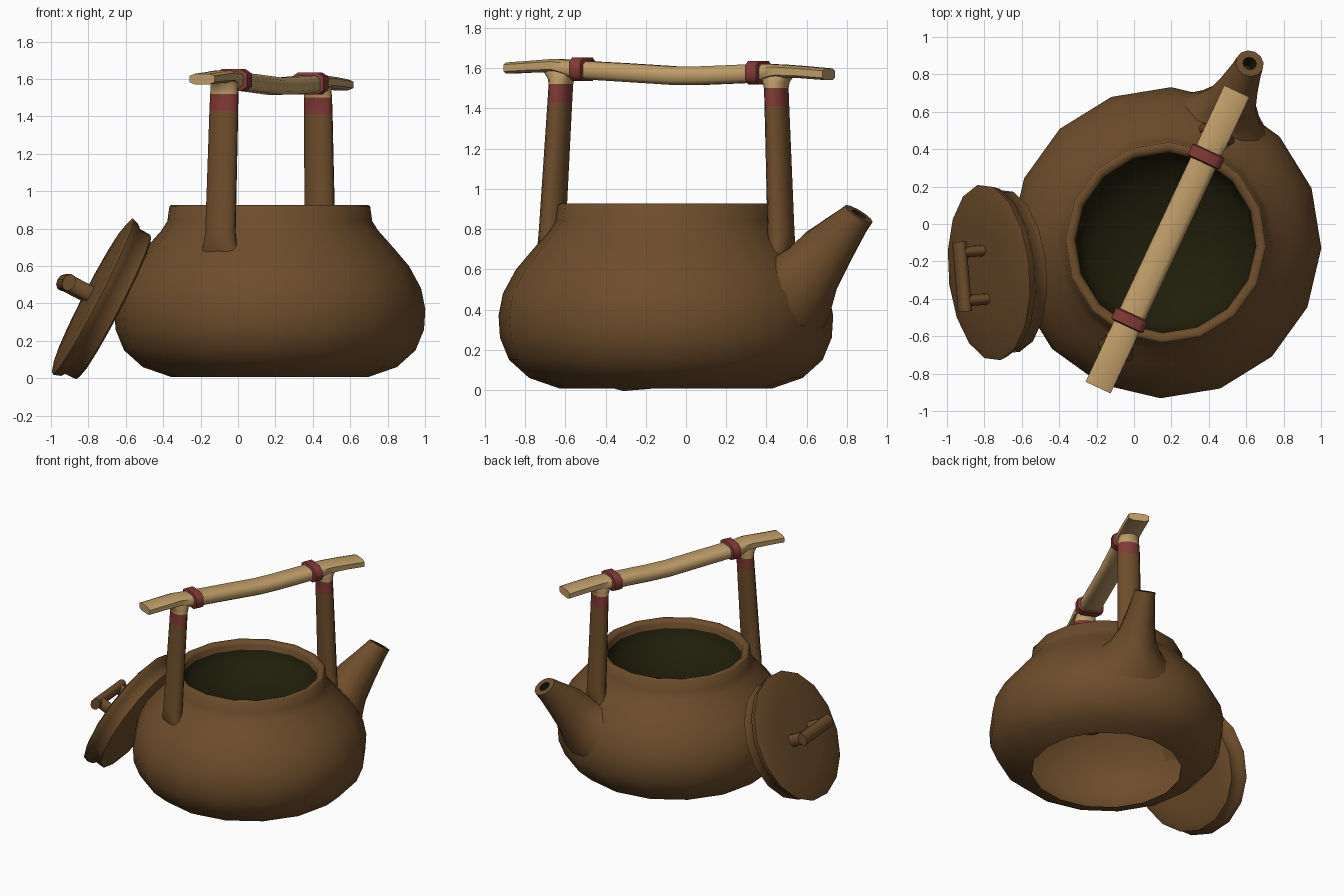
import bpy, bmesh, math
from mathutils import Vector as V

if "Cube" in bpy.data.objects:
    bpy.data.objects.remove(bpy.data.objects["Cube"])


def mat(name, rgb):
    m = bpy.data.materials.new(name)
    m.diffuse_color = (*rgb, 1)
    m.use_nodes = True
    m.node_tree.nodes["Principled BSDF"].inputs["Base Color"].default_value = m.diffuse_color
    return m


BROWN = mat("brown_clay", (0.155, 0.074, 0.024))
TAN = mat("tan_bamboo", (0.53, 0.34, 0.14))
RED = mat("red_cord", (0.22, 0.042, 0.036))
DARK = mat("dark_green_inside", (0.014, 0.0125, 0.003))

CX, CY = 0.17, -0.10            # pot axis
D = V((0.424, 0.906, 0))        # handle / spout direction
P = V((0.906, -0.424, 0))       # across the handle
UP = V((0, 0, 1))


def ring(c, a, b, n, phase=0.0):
    """Ellipse of n points around c with half axes a and b."""
    return [c + a * math.cos(phase + 2 * math.pi * i / n)
            + b * math.sin(phase + 2 * math.pi * i / n) for i in range(n)]


def boxy(c, a, b):
    """Squarish octagon with half widths a and b."""
    k = [1, 0.6, -0.6, -1, -1, -0.6, 0.6, 1]
    return [c + a * k[i] + b * k[i - 2] for i in range(8)]


def loft(name, rings, mats, pick=lambda i: 0, angle=40, first_cap=True):
    """Skin a list of rings into a solid; pick(i) is the material of band i."""
    bm = bmesh.new()
    vs = [[bm.verts.new(p) for p in r] for r in rings]
    n = len(vs[0])
    for i in range(len(vs) - 1):
        for k in range(n):
            j = (k + 1) % n
            f = bm.faces.new((vs[i][k], vs[i][j], vs[i + 1][j], vs[i + 1][k]))
            f.material_index = pick(i)
    if first_cap:
        bm.faces.new(vs[0][::-1]).material_index = pick(0)
    bm.faces.new(vs[-1]).material_index = pick(len(vs) - 2)
    bmesh.ops.recalc_face_normals(bm, faces=bm.faces[:])
    for f in bm.faces:
        f.smooth = True
    me = bpy.data.meshes.new(name)
    bm.to_mesh(me)
    bm.free()
    me.set_sharp_from_angle(angle=math.radians(angle))
    for m in mats:
        me.materials.append(m)
    ob = bpy.data.objects.new(name, me)
    bpy.context.collection.objects.link(ob)
    return ob


# pot body, open underneath: outer profile, rim, then the dark bowl inside (radius, height)
outer = [(0.53, 0.008), (0.68, 0.06), (0.78, 0.15), (0.825, 0.26), (0.832, 0.37), (0.81, 0.48),
         (0.745, 0.60), (0.66, 0.70), (0.58, 0.79), (0.548, 0.84), (0.537, 0.92)]
inner = [(0.525, 0.927), (0.495, 0.92), (0.482, 0.90), (0.482, 0.86), (0.44, 0.80), (0.36, 0.742),
         (0.25, 0.692), (0.13, 0.66), (0.03, 0.65)]
prof = outer + inner
loft("pot_body",
     [ring(V((CX, CY, z)), V((r, 0, 0)), V((0, r, 0)), 16, math.radians(-2)) for r, z in prof],
     [BROWN, DARK], lambda i: int(i >= len(outer) + 3), 80, False)


# spout: rings given by lower and upper outline points (radius, height) and half width
def radial(r, z):
    return V((CX, CY, z)) + D * r


spout = []
for rl, zl, ru, zu, w in [(0.82, 0.29, 0.655, 0.69, 0.26), (0.865, 0.35, 0.70, 0.72, 0.19),
                          (0.915, 0.48, 0.77, 0.785, 0.135), (1.0, 0.63, 0.86, 0.84, 0.105),
                          (1.09, 0.78, 0.95, 0.895, 0.082), (1.126, 0.83, 0.99, 0.92, 0.076)]:
    lo, up = radial(rl, zl), radial(ru, zu)
    spout.append(ring((lo + up) / 2, (lo - up) / 2, P * w, 12))
tip = sum(spout[-1], V()) / 12
axis = (D * 0.55 + UP * 0.83).normalized()
spout.append([tip + (p - tip) * 0.48 for p in spout[-1]])
spout.append([tip + (p - tip) * 0.45 - axis * 0.08 for p in spout[5]])
loft("spout", spout, [BROWN, DARK], lambda i: int(i >= 6), 60, False)


# handle posts: brown shaft, red binding, tan fork under the bar
def line(y, z):
    return V((0.18 + (y + 0.08) * 0.468, y, z))


for name, y0, y1, zr in [("front", -0.67, -0.62, 1.43), ("back", 0.475, 0.447, 1.41)]:
    rows = [(0.675, 0.11, 0.045), (0.72, 0.097, 0.062), (0.78, 0.087, 0.062), (zr, 0.083, 0.056),
            (zr + 0.09, 0.081, 0.056), (zr + 0.12, 0.076, 0.066),
            (zr + 0.145, 0.07, 0.09), (zr + 0.165, 0.06, 0.115)]
    pts = []
    for z, a, b in rows:
        t = (z - 0.7) / 0.85
        pts.append(ring(line(y0 + (y1 - y0) * t, z), P * a, D * b, 12))
    loft(name + "_post", pts, [BROWN, RED, TAN], lambda i: 0 if i < 3 else 1 if i == 3 else 2, 60)

# handle bar with flattened ends: y, z, half height
bar = [(-0.875, 1.60, 0.028), (-0.76, 1.607, 0.029), (-0.64, 1.613, 0.033), (-0.54, 1.592, 0.045),
       (-0.30, 1.578, 0.046), (-0.05, 1.562, 0.046), (0.10, 1.563, 0.046), (0.38, 1.575, 0.046),
       (0.47, 1.585, 0.033), (0.58, 1.58, 0.030), (0.71, 1.569, 0.029)]
loft("handle_bar", [boxy(line(y, z), P * 0.074, UP * h) for y, z, h in bar], [TAN], angle=60)

# red cord wraps around the bar
for name, y, z in [("front", -0.515, 1.594), ("back", 0.36, 1.577)]:
    c = line(y, z)
    loft(name + "_wrap", [boxy(c + D * d, P * s, UP * (s - 0.035))
                          for d, s in [(-0.037, 0.076), (-0.03, 0.094), (0.03, 0.094), (0.037, 0.076)]],
         [RED], angle=60)

# leaning lid: local axes of the disc
C = V((-0.78, -0.26, 0.44))
N = V((-0.885, -0.075, 0.46)).normalized()
S = V((0.085, -0.996, 0)).normalized()
T = N.cross(S)
lid = [(-0.14, 0.30), (-0.138, 0.41), (-0.127, 0.438), (-0.06, 0.44), (-0.045, 0.46),
       (-0.005, 0.474), (0.012, 0.42), (0.022, 0.25), (0.028, 0.05)]
loft("lid", [ring(C + N * h, S * r, T * r, 16, 0.1) for h, r in lid], [BROWN], angle=65)

# lid knob: two pegs and a crossbar
K = C + V((0, -0.01, 0))
for i, s in enumerate((-0.13, 0.13)):
    loft("lid_peg_%d" % (i + 1), [ring(K + S * s + N * h, S * 0.03, T * 0.046, 10)
                                  for h in (0.0, 0.08, 0.155)], [BROWN], angle=60)
loft("lid_crossbar", [ring(K + S * s + N * 0.157, N * 0.035, T * 0.047, 10)
                      for s in (-0.187, -0.08, 0.08, 0.187)], [BROWN], angle=60)
